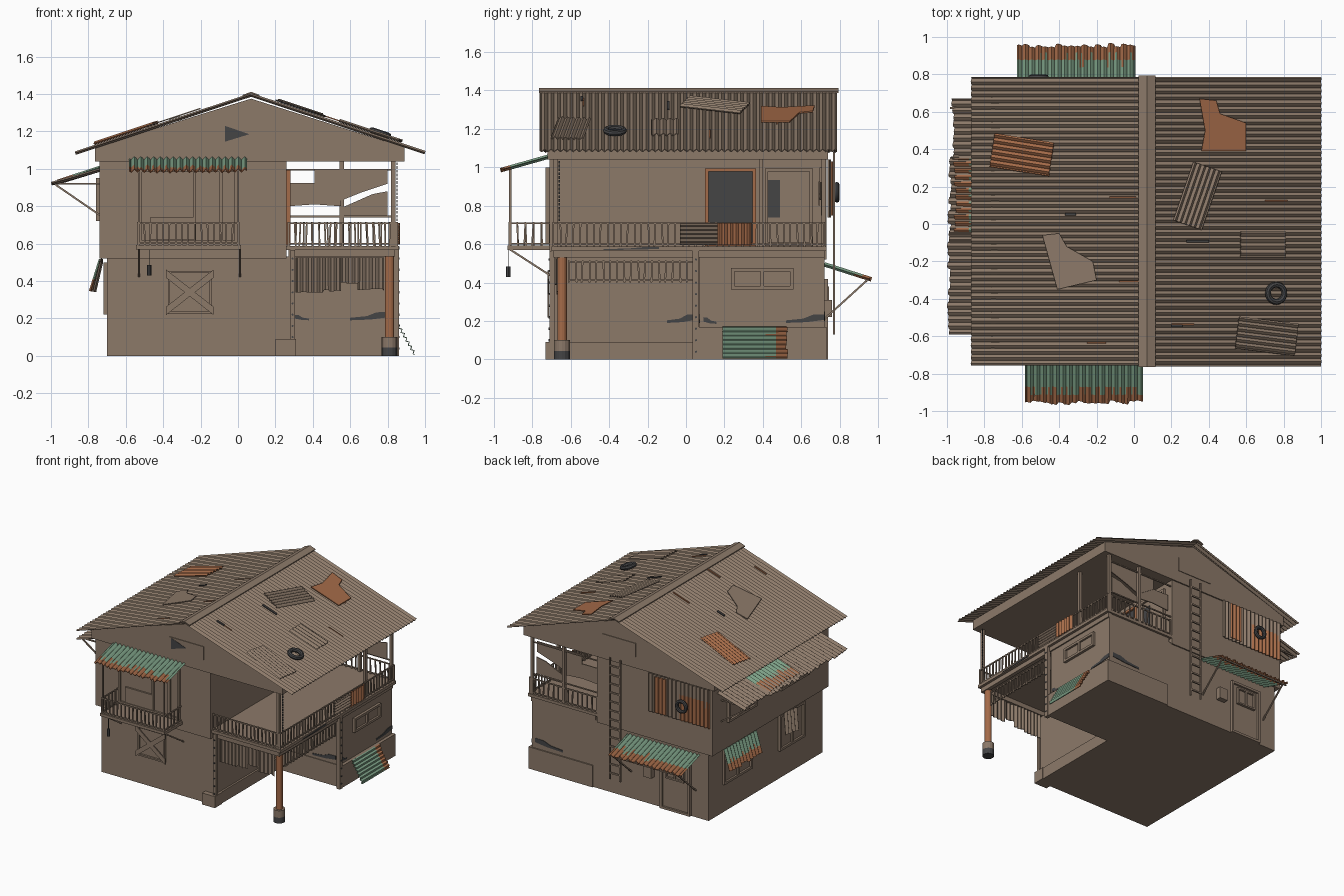
import bpy, bmesh, math, random
from mathutils import Vector as V, Matrix

if "Cube" in bpy.data.objects:
    bpy.data.objects.remove(bpy.data.objects["Cube"])
random.seed(4)

def mat(name, r, g, b):
    m = bpy.data.materials.new(name)
    m.diffuse_color = (r, g, b, 1)
    m.use_nodes = True
    m.node_tree.nodes["Principled BSDF"].inputs["Base Color"].default_value = m.diffuse_color
    return m
BROWN = mat("weathered brown", .262, .192, .141)
RUST = mat("rust orange", .37, .145, .065)
GREEN = mat("faded green", .20, .345, .235)
DARK = mat("dark grey", .058, .058, .060)

def finish(name, bm, *mats):
    bmesh.ops.recalc_face_normals(bm, faces=bm.faces)
    me = bpy.data.meshes.new(name)
    bm.to_mesh(me); bm.free()
    for m in mats: me.materials.append(m)
    ob = bpy.data.objects.new(name, me)
    bpy.context.collection.objects.link(ob)
    return ob

def boxes(name, m, *bs):
    bm = bmesh.new()
    for x0, x1, y0, y1, z0, z1 in bs:
        M = Matrix.Translation(((x0+x1)/2, (y0+y1)/2, (z0+z1)/2)) @ Matrix.Diagonal((x1-x0, y1-y0, z1-z0, 1))
        bmesh.ops.create_cube(bm, size=1, matrix=M)
    return finish(name, bm, m)

def rods(name, m, segs, r=.006, sides=4):
    bm = bmesh.new()
    for p, q in segs:
        p, q = V(p), V(q); d = q - p
        M = Matrix.Translation((p+q)/2) @ d.to_track_quat('Z', 'Y').to_matrix().to_4x4() @ Matrix.Rotation(math.pi/4, 4, 'Z')
        bmesh.ops.create_cone(bm, cap_ends=True, segments=sides, radius1=r, radius2=r, depth=d.length, matrix=M)
    return finish(name, bm, m)

def plate(name, m, pts, ext):
    bm = bmesh.new()
    f = bm.faces.new([bm.verts.new(p) for p in pts])
    g = bmesh.ops.extrude_face_region(bm, geom=[f])
    bmesh.ops.translate(bm, vec=V(ext), verts=[e for e in g['geom'] if isinstance(e, bmesh.types.BMVert)])
    return finish(name, bm, m)

# corrugated sheet: waves counted along u, colour changes to the second material past fraction "edge" of v
def sheet(name, mats, o, u, v, n, amp=.008, edge=2, rag=0, t=.005):
    o, u, v = V(o), V(u), V(v)
    nrm = u.cross(v).normalized()
    bm, M, N = bmesh.new(), 6, 4*n
    g = []
    for i in range(N+1):
        j0 = random.uniform(-rag, rag) if i % 4 == 0 else j0
        g.append([bm.verts.new(o + u*i/N + v*(j/M) + v.normalized()*(j0 if j == M else 0)
                  + nrm*amp*(0, 1, 0, -1)[i % 4]) for j in range(M+1)])
    for i in range(N):
        cut = edge + random.uniform(-.1, .1)
        for j in range(M):
            f = bm.faces.new((g[i][j], g[i+1][j], g[i+1][j+1], g[i][j+1]))
            f.material_index = int(len(mats) > 1 and (j+.5)/M > cut)
    ob = finish(name, bm, *mats)
    s = ob.modifiers.new("thickness", 'SOLIDIFY'); s.thickness = t; s.offset = 0
    return ob

def railing(name, p, q, z0, z1, n, r=.006):
    p, q = V((*p, 0)), V((*q, 0))
    at = lambda t, z: p.lerp(q, t) + V((0, 0, z))
    segs = [(at(0, z), at(1, z)) for z in (z0+.012, z1-.006)]
    segs += [(at((i+random.uniform(-.2, .2)*(0 < i < n))/n, z0), at(i/n, z1)) for i in range(n+1)]
    return rods(name, BROWN, segs, r)

# window: frame, mullion and recessed panel on a wall. axis 0 = wall facing x, 1 = wall facing y
def window(name, axis, w, s, a0, a1, z0, z1, pane=BROWN, frame=BROWN, mull=True, f=.018):
    def b(c0, c1, e0, e1, d):
        lo, hi = sorted((w - s*.005, w + s*d))
        return (lo, hi, c0, c1, e0, e1) if axis == 0 else (c0, c1, lo, hi, e0, e1)
    bars = [b(a0, a0+f, z0, z1, .02), b(a1-f, a1, z0, z1, .02), b(a0, a1, z0, z0+f, .02), b(a0, a1, z1-f, z1, .02)]
    if mull: bars.append(b((a0+a1-f)/2, (a0+a1+f)/2, z0, z1, .02))
    boxes(name + " frame", frame, *bars)
    boxes(name + " pane", pane, b(a0+f, a1-f, z0+f, z1-f, .005))

def tire(name, loc, R, r, rot):
    bpy.ops.mesh.primitive_torus_add(location=loc, rotation=rot, major_radius=R, minor_radius=r, major_segments=24, minor_segments=8)
    ob = bpy.context.object; ob.name = name
    ob.data.materials.append(DARK)
    bpy.ops.object.shade_smooth_by_angle()

# house body: L-shaped ground floor, narrower upper floor, gabled top
boxes("ground_floor", BROWN, (-.70, .29, -.69, .72, 0, .53))
boxes("back_room", BROWN, (.28, .83, .07, .72, 0, .56))
boxes("plinth", BROWN, (.3, .855, .065, .73, 0, .17), (.28, .305, -.69, .07, 0, .09), (.2, .31, -.73, -.64, 0, .09))
boxes("upper_floor", BROWN, (-.74, .26, -.71, .73, .52, 1.05))
plate("gable_block", BROWN, [(x, -.72, z) for x, z in ((-.765, 1.04), (.89, 1.04), (.89, 1.115), (.07, 1.375), (-.765, 1.115))], (0, 1.46, 0))

# main roof
roof_z = lambda x, d=0: 1.395 - .331*abs(x-.07) + d
sheet("roof_right", [BROWN], (.07, -.76, 1.395), (0, 1.545, 0), (.93, 0, -.308), 47, .007)
sheet("roof_left", [BROWN], (.07, -.755, 1.395), (0, 1.54, 0), (-.94, 0, -.311), 47, .007)
plate("ridge_cap", BROWN, [(x, -.765, z) for x, z in ((.025, 1.388), (.07, 1.403), (.115, 1.388), (.115, 1.395), (.07, 1.412), (.025, 1.395))], (0, 1.56, 0))

# loose sheets lying on the roof: centre, width across waves, length, angle
def roof_sheet(name, m, cx, cy, w, l, deg, n):
    a = math.radians(deg)
    d, s = V((math.cos(a), math.sin(a))), V((-math.sin(a), math.cos(a)))
    P = lambda k, e: V((*(V((cx, cy)) + s*w*k + d*l*e), 0))
    lift = lambda p: V((p.x, p.y, roof_z(p.x, .02)))
    o = lift(P(-.5, -.5))
    sheet(name, [m], o, lift(P(.5, -.5))-o, lift(P(-.5, .5))-o, n, .006)
roof_sheet("loose_sheet_a", BROWN, .34, .15, .16, .33, 71, 6)
roof_sheet("loose_sheet_b", BROWN, .69, -.11, .14, .24, 0, 4)
roof_sheet("loose_sheet_c", BROWN, .71, -.60, .17, .32, -7, 6)
roof_sheet("loose_sheet_rust", RUST, -.60, .37, .18, .32, -9, 6)
def roof_scrap(name, m, pts, d=.014):
    plate(name, m, [(x, y, roof_z(x, d)) for x, y in pts], (0, 0, .007))
roof_scrap("torn_sheet_rust", RUST, [(.35, .67), (.44, .66), (.46, .59), (.6, .54), (.6, .39), (.36, .39), (.38, .5)])
roof_scrap("torn_sheet_brown", BROWN, [(-.49, -.06), (-.4, -.05), (-.36, -.12), (-.22, -.2), (-.2, -.3), (-.41, -.35)])
for i, (x, y, l) in enumerate([(-.13, .14, .14), (.5, .47, .1), (-.25, -.64, .1), (.2, -.54, .12), (.7, .12, .12), (-.08, -.31, .12)]):
    roof_scrap("rust_streak_%d" % i, RUST, [(x, y), (x+l, y), (x+l, y+.008), (x, y+.008)], .003)
for i, (x, y, l) in enumerate([(-.37, .045, .06), (.28, -.1, .12), (.2, -.55, .06)]):
    roof_scrap("roof_debris_%d" % i, DARK, [(x, y), (x+l, y), (x+l, y+.014), (x, y+.014)], .012)
tire("roof_tire", (.76, -.37, roof_z(.76, .025)), .046, .016, (0, .32, 0))

# gable plates with the broken hole
for nm, y in (("front", -.725), ("back", .735)):
    boxes(nm + "_gable_board", BROWN, (-.085, .21, y, y+.01, 1.13, 1.235))
plate("gable_hole", DARK, [(-.07, -.726, 1.145), (.06, -.726, 1.185), (-.07, -.726, 1.23)], (0, -.002, 0))

# awnings
sheet("front_awning", [GREEN, RUST], (-.58, -.70, 1.06), (.625, 0, 0), (0, -.255, -.072), 18, .009, .75, .012)
sheet("back_awning", [GREEN, RUST], (-.625, .72, .495), (.63, 0, 0), (0, .235, -.075), 18, .009, .68, .012)
for nm, ms, y0, y1, x in (("a", [BROWN], .34, .67, -.97), ("b", [GREEN, RUST], -.04, .35, -.955), ("c", [BROWN], -.59, -.02, -.99), ("d", [BROWN], -.1, .36, -.985)):
    z = 1.008 if nm == "b" else .995
    sheet("side_awning_" + nm, ms, (-.735, y0, z), (0, y1-y0, 0), (x+.735, 0, -.072), int((y1-y0)/.034), .007, .6, .01)
rods("side_awning_struts", BROWN, [((-.735, y, .75), (-.975, y, .915)) for y in (.62, .05, -.54)] + [((-.74, y, .92), (-.985, y, .92)) for y in (.62, -.54)], .007)
rods("back_awning_struts", BROWN, [((x, .72, .21), (x, .94, .41)) for x in (-.59, -.03)] + [((-.62, .94, .41), (0, .94, .41))], .007)

# front balcony
boxes("front_balcony_deck", BROWN, (-.545, .015, -.93, -.70, .57, .592))
railing("front_balcony_rail", (-.535, -.92), (.005, -.92), .59, .715, 16)
for x in (-.535, .005):
    railing("front_balcony_side", (x, -.92), (x, -.71), .59, .715, 5)
rods("front_balcony_posts", BROWN, [((x, -.915, .59), (x, -.915, 1.0)) for x in (-.53, 0)], .008)
rods("front_balcony_struts", BROWN, [((x, -.92, .575), (x, -.68, .42)) for x in (-.53, .01)], .007)
rods("lantern", DARK, [((-.475, -.925, .43), (-.475, -.925, .485))], .012, 8)
rods("lantern_wire", DARK, [((-.475, -.925, .48), (-.475, -.925, .57))], .002)

# front door and crossed-board window
window("balcony_door", 1, -.71, -1, -.53, .0, .6, 1.0, mull=False)
boxes("balcony_door_leaf", BROWN, (-.47, -.24, -.728, -.71, .62, .74), (-.1, -.08, -.73, -.71, .6, .99), (-.24, -.225, -.728, -.71, .62, .98))
window("front_window", 1, -.69, -1, -.375, -.14, .225, .455, mull=False, f=.012)
for i, (a, b) in enumerate(((.24, .44), (.44, .24))):
    plate("crossed_board_%d" % i, BROWN, [(-.385, -.712, a-.022), (-.13, -.712, b-.022), (-.13, -.712, b+.022), (-.385, -.712, a+.022)], (0, -.008, 0))

# corner balcony: deck, posts, railings
boxes("corner_deck", BROWN, (.26, .86, -.70, .73, .565, .588), (.81, .84, -.68, .72, .53, .566), (.27, .84, -.69, -.66, .53, .566))
railing("corner_rail_front", (.27, -.69), (.85, -.69), .588, .715, 18)
railing("corner_rail_right", (.845, -.69), (.845, .72), .588, .715, 40)
railing("corner_rail_back", (.27, .72), (.85, .72), .588, .715, 14)
boxes("roof_posts", BROWN, *[(x-.011, x+.011, y-.011, y+.011, .58, 1.05) for x, y in ((.83, -.68), (.83, .715), (.555, .715), (.83, .39))])
rods("roof_beams", BROWN, [((.26, .715, .995), (.84, .715, .995)), ((.26, .715, .745), (.84, .715, .745))], .006)
rods("hanging_chain", DARK, [((.85, -.66, z/100), (.85, -.66, z/100+.014)) for z in range(72, 103, 2)], .005)
sheet("rail_patch_brown", [BROWN], (.858, -.03, .6), (0, 0, .105), (0, .195, 0), 5, .006)
sheet("rail_patch_rust", [RUST], (.858, .165, .595), (0, .175, 0), (0, 0, .115), 6, .006)

# broken boards at the back of the balcony
for i, pts in enumerate([[(.27, .8), (.41, .81), (.55, .80), (.55, .86), (.43, .925), (.27, .925)],
                         [(.41, .92), (.55, .83), (.65, .87), (.8, .92), (.8, 1.0), (.41, 1.0)],
                         [(.55, .75), (.8, .75), (.8, .88), (.72, .865), (.55, .79)]]):
    plate("broken_board_%d" % i, BROWN, [(x, .69+.006*i, z) for x, z in pts], (0, .008, 0))

# balcony wall doors
window("rust_door", 0, .26, 1, .10, .365, .59, .995, pane=DARK, frame=RUST, mull=False)
window("plain_door", 0, .26, 1, .41, .66, .59, .995, mull=False)
boxes("door_glass", DARK, (.26, .269, .42, .49, .74, .935))

# porch: rusty column, pillars, hanging sheets
rods("rust_column", RUST, [((.81, -.645, .09), (.81, -.645, .565))], .025, 16)
rods("column_foot", BROWN, [((.81, -.645, .045), (.81, -.645, .10))], .042, 16)
rods("column_foot_base", DARK, [((.81, -.645, 0), (.81, -.645, .046))], .042, 16)
boxes("pillars", BROWN, (.28, .305, -.71, -.685, 0, .565), (.83, .86, .035, .068, 0, .565))
rods("pillar_bolts", DARK, [((.292, -.715, z/100), (.292, -.705, z/100)) for z in range(4, 55, 6)] + [((.855, .052, z/100), (.864, .052, z/100)) for z in range(4, 55, 6)], .006, 6)
for i, (x0, x1, z) in enumerate(((.31, .55, .345), (.55, .65, .39), (.64, .78, .355))):
    sheet("hanging_sheet_%d" % i, [BROWN], (x0, -.665-.01*(i % 2), .525), (x1-x0, 0, 0), (0, 0, z-.525), max(3, int((x1-x0)/.03)), .006, rag=.008)
railing("porch_side_slats", (.81, -.61), (.81, .04), .40, .515, 18)

# dark stains: patches on walls and deck edge
stains = [(.27, .8), (.4, .85), (.5, 1), (.6, .9)]
def stain(name, axis, w, s, a0, a1, z0, z1):
    prof = [(0, 0), (.55, .1), (1, .35), (1, 1), (.7, .95), (.45, .5), (0, .3)]
    P = [(a0+(a1-a0)*p, z0+(z1-z0)*q) for p, q in prof]
    plate(name, DARK, [(w, a, z) if axis == 0 else (a, w, z) for a, z in P], (s*.004, 0, 0) if axis == 0 else (0, s*.004, 0))
stain("stain_right", 0, .83, 1, .52, .72, .19, .235)
stain("stain_right_small", 0, .83, 1, .16, .09, .185, .22)
stain("stain_porch_side", 0, .29, 1, -.1, .05, .19, .235)
stain("stain_porch_back", 1, .07, -1, .6, .8, .19, .235)
stain("stain_porch_left", 1, .07, -1, .38, .3, .19, .22)
stain("stain_back", 1, .72, 1, .56, .8, .2, .25)
stain("stain_deck_a", 0, .86, 1, -.43, -.14, .57, .585)
stain("stain_deck_b", 0, .83, 1, .1, .36, .535, .56)

# right-hand side window and leaning green sheet
window("right_window", 0, .83, 1, .235, .56, .365, .475)
sheet("leaning_sheet", [GREEN, RUST], (.945, .19, .008), (-.09, 0, .16), (0, .335, 0), 7, .007, .82, .006)

# back wall: ladder, shutter, tire, door, meter box
rods("ladder", BROWN, [((x, .77, .13), (x, .77, 1.08)) for x in (.03, .12)] + [((.03, .77, z/100), (.12, .77, z/100)) for z in range(18, 108, 7)], .008)
sheet("back_shutter_brown", [BROWN], (-.47, .745, .74), (.27, 0, 0), (0, 0, .3), 8, .007)
sheet("back_shutter_rust", [BROWN, RUST], (-.73, .745, 1.04), (.27, 0, 0), (0, 0, -.3), 8, .007, .35)
sheet("back_shutter_strip", [RUST], (-.36, .758, .75), (.1, 0, 0), (0, 0, .28), 3, .006)
tire("wall_tire", (-.51, .785, .87), .04, .014, (math.pi/2, 0, 0))
window("back_door", 1, .72, 1, -.55, -.29, .0, .42, mull=False)
window("back_door_light", 1, .725, 1, -.50, -.34, .25, .38, f=.012)
boxes("meter_box", BROWN, (-.23, -.16, .72, .76, .22, .31))

# left wall windows and tilted sheets
window("left_window_back", 0, -.70, -1, .2, .55, .22, .5)
window("left_window_front", 0, -.70, -1, -.45, -.14, .22, .5)
sheet("left_green_sheet", [GREEN, RUST], (-.735, .18, .515), (0, .4, 0), (-.05, 0, -.16), 11, .007, .65, .01)
sheet("left_brown_sheet", [BROWN], (-.73, -.33, .50), (0, .16, .02), (-.035, .03, -.15), 4, .007, rag=.01)
window("left_upper_window_a", 0, -.74, -1, .2, .55, .72, .95)
window("left_upper_window_b", 0, -.74, -1, -.45, -.1, .72, .95)
